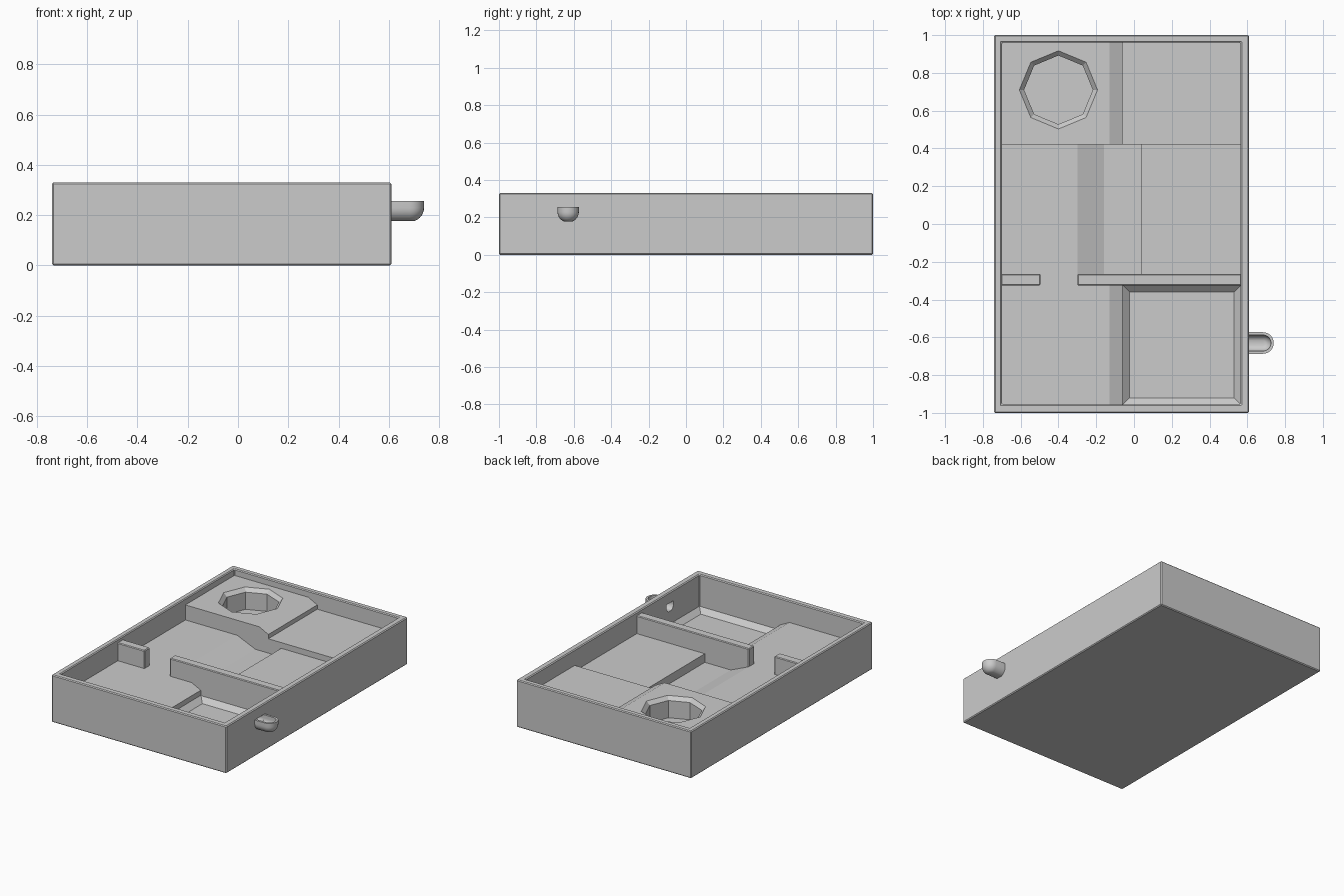
import bpy, bmesh
from math import pi, sin, cos

if "Cube" in bpy.data.objects:
    bpy.data.objects.remove(bpy.data.objects["Cube"])


def make(name, bm):
    bmesh.ops.recalc_face_normals(bm, faces=bm.faces)
    me = bpy.data.meshes.new(name)
    bm.to_mesh(me)
    bm.free()
    ob = bpy.data.objects.new(name, me)
    bpy.context.collection.objects.link(ob)
    return ob


def loft(name, rings):
    """Closed solid through stacked rings of 3D points."""
    bm = bmesh.new()
    rows = [[bm.verts.new(p) for p in r] for r in rings]
    for a, b in zip(rows, rows[1:]):
        for i in range(len(a)):
            j = (i + 1) % len(a)
            bm.faces.new((a[i], a[j], b[j], b[i]))
    bm.faces.new(rows[0])
    bm.faces.new(rows[-1])
    return make(name, bm)


def rect(x0, x1, y0, y1, z, inset=0):
    x0, x1, y0, y1 = x0 + inset, x1 - inset, y0 + inset, y1 - inset
    return [(x0, y0, z), (x1, y0, z), (x1, y1, z), (x0, y1, z)]


def box(name, x0, x1, y0, y1, z0, z1):
    return loft(name, [rect(x0, x1, y0, y1, z) for z in (z0, z1)])


def octagon(r, z):
    return [(-0.4 + r * cos(i * pi / 4), 0.71 + r * sin(i * pi / 4), z) for i in range(8)]


def terrain(name, tops, y0, y1):
    """Floor level drawn as an xz profile, extruded along y."""
    prof = [(-0.72, 0.01)] + tops + [(0.585, 0.01)]
    return loft(name, [[(x, y, z) for x, z in prof] for y in (y0, y1)])


def apply_mods(ob):
    dg = bpy.context.evaluated_depsgraph_get()
    me = bpy.data.meshes.new_from_object(ob.evaluated_get(dg))
    ob.modifiers.clear()
    ob.data = me


def cut(ob, cutter):
    m = ob.modifiers.new("cut", 'BOOLEAN')
    m.operation = 'DIFFERENCE'
    m.solver = 'EXACT'
    m.object = cutter
    apply_mods(ob)
    bpy.data.objects.remove(cutter)


def bevel(ob, w):
    m = ob.modifiers.new("bevel", 'BEVEL')
    m.width = w
    m.segments = 1
    m.limit_method = 'ANGLE'
    apply_mods(ob)


def trough(name, x0, x_tip, w, z_bot, z_top):
    """Rounded-end channel shape with a rounded underside."""
    cx = x_tip - w
    r = w * 0.95

    def ring(k, z):
        arc = [-pi / 2 + i * pi / 12 for i in range(13)]
        return [(x0, -0.63 - k, z)] + [(cx + k * cos(a), -0.63 + k * sin(a), z) for a in arc] + [(x0, -0.63 + k, z)]
    rings = []
    for i in range(7):
        a = (i + 1.5) / 7.5 * pi / 2
        rings.append(ring(w - r * (1 - sin(a)), z_bot + r * (1 - cos(a)) - r * (1 - cos(pi / 10))))
    rings.append(ring(w, z_top))
    return loft(name, rings)


# outer tray with its inner cavity
tray = box("tray_shell", -0.74, 0.61, -1, 1, 0, 0.33)
cut(tray, box("cavity", -0.70, 0.565, -0.955, 0.96, 0.03, 0.5))
bevel(tray, 0.006)
cut(tray, trough("spout_hole", 0.5, 0.73, 0.04, 0.198, 0.255))

# back level with the octagonal well
back = terrain("back_level", [(-0.72, 0.285), (-0.13, 0.285), (-0.06, 0.25),
                              (-0.06, 0.22), (0.585, 0.22)], 0.42, 0.97)
cut(back, loft("well", [octagon(0.182, 0.14), octagon(0.182, 0.26),
                        octagon(0.207, 0.285), octagon(0.207, 0.4)]))

# middle level with a sunken channel
terrain("middle_level", [(-0.72, 0.18), (-0.30, 0.18), (-0.16, 0.12), (0.04, 0.12),
                         (0.04, 0.18), (0.585, 0.18)], -0.295, 0.42)

# front level with the chamfered basin
front = terrain("front_level", [(-0.72, 0.18), (-0.13, 0.18), (-0.06, 0.145),
                                (0.585, 0.145)], -0.97, -0.295)
b = (-0.06, 0.567, -0.957, -0.323)
cut(front, loft("basin", [rect(*b, 0.075, 0.037), rect(*b, 0.11), rect(*b, 0.3)]))

# divider walls
for name, x0, x1 in (("left_divider", -0.71, -0.495), ("right_divider", -0.30, 0.575)):
    bevel(box(name, x0, x1, -0.325, -0.265, 0.05, 0.305), 0.005)

# pouring spout
spout = trough("spout", 0.595, 0.74, 0.057, 0.177, 0.255)
cut(spout, trough("spout_channel", 0.5, 0.725, 0.042, 0.195, 0.3))
bpy.ops.object.select_all(action='DESELECT')
spout.select_set(True)
bpy.context.view_layer.objects.active = spout
bpy.ops.object.shade_smooth_by_angle(angle=pi / 6)
